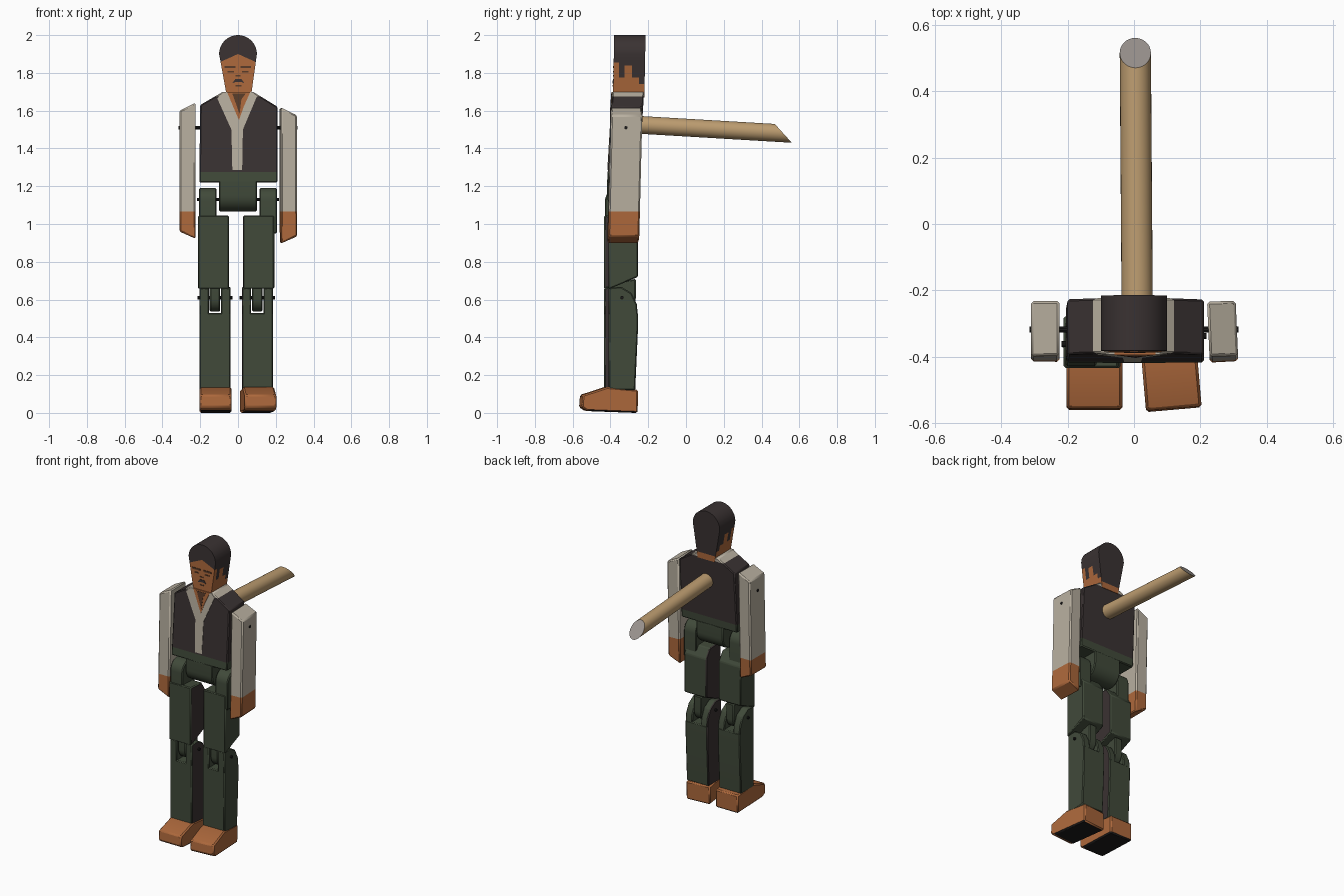
import bpy, bmesh
from math import sin, cos, pi, radians
from mathutils import Vector, Matrix

if "Cube" in bpy.data.objects:
    bpy.data.objects.remove(bpy.data.objects["Cube"])


def material(name, r, g, b):
    m = bpy.data.materials.new(name)
    m.use_nodes = True
    m.diffuse_color = (r, g, b, 1)
    m.node_tree.nodes["Principled BSDF"].inputs["Base Color"].default_value = (r, g, b, 1)
    return m


SKIN = material("orange skin", 0.42, 0.14, 0.045)
DARK = material("dark brown cloth", 0.042, 0.032, 0.032)
GREEN = material("green trousers", 0.052, 0.068, 0.042)
LINEN = material("pale linen", 0.48, 0.43, 0.35)
WOOD = material("stake wood", 0.50, 0.33, 0.16)
CUT = material("cut wood", 0.32, 0.29, 0.27)
BLACK = material("black", 0.012, 0.011, 0.011)
BROW = material("brow brown", 0.10, 0.045, 0.022)


def finish(name, bm, mats, rule, bevel):
    bmesh.ops.recalc_face_normals(bm, faces=bm.faces[:])
    bm.normal_update()
    for f in bm.faces:
        f.material_index = rule(f.calc_center_median(), f.normal) if rule else 0
    mesh = bpy.data.meshes.new(name)
    bm.to_mesh(mesh)
    bm.free()
    ob = bpy.data.objects.new(name, mesh)
    bpy.context.collection.objects.link(ob)
    for m in mats:
        mesh.materials.append(m)
    if bevel:
        mod = ob.modifiers.new("soft edges", "BEVEL")
        mod.width, mod.segments = bevel, 1
        mod.limit_method, mod.angle_limit = "ANGLE", radians(30)
    bpy.ops.object.select_all(action="DESELECT")
    ob.select_set(True)
    bpy.context.view_layer.objects.active = ob
    bpy.ops.object.shade_smooth_by_angle(angle=radians(25))
    return ob


def solid(name, outline, axis, lo, hi, mats, rule=None, lean=0, cuts=(), bevel=0.006, yaw=0):
    """Extrude a 2D outline along x or y, lean it, and split it by planes."""
    bm = bmesh.new()
    lo, hi = min(lo, hi), max(lo, hi)
    step = Vector((hi - lo, 0, 0)) if axis == "x" else Vector((0, hi - lo, 0))
    vs = [bm.verts.new((lo, u, v) if axis == "x" else (u, lo, v)) for u, v in outline]
    ext = bmesh.ops.extrude_face_region(bm, geom=[bm.faces.new(vs)], use_keep_orig=True)
    bmesh.ops.translate(bm, vec=step, verts=[g for g in ext["geom"] if isinstance(g, bmesh.types.BMVert)])
    for v in bm.verts:
        v.co.y += lean * (v.co.z - 1.6)
    for co, no in cuts:
        bmesh.ops.bisect_plane(bm, geom=bm.verts[:] + bm.edges[:] + bm.faces[:], plane_co=co, plane_no=no)
    if yaw:
        mid = sum((v.co for v in bm.verts), Vector()) / len(bm.verts)
        bmesh.ops.rotate(bm, cent=mid, matrix=Matrix.Rotation(yaw, 3, "Z"), verts=bm.verts[:])
    return finish(name, bm, mats, rule, bevel)


def arc(cu, cv, r, a0, a1, n=14):
    return [(cu + r * cos(a0 + (a1 - a0) * i / n), cv + r * sin(a0 + (a1 - a0) * i / n)) for i in range(n + 1)]


def pin(name, lo, hi, y, z):
    solid(name, arc(y, z, 0.009, 0, 2 * pi, 10)[:-1], "x", lo, hi, [BLACK], bevel=0)


def level(z):
    return (0, 0, z), (0, 0, 1)


def box(u0, u1, v0, v1):
    return [(u0, v0), (u1, v0), (u1, v1), (u0, v1)]


# Head: hair over a skin face, split along the hairline and the ears
def head_colour(c, n):
    if n.y < -0.5:
        return int(c.z < 1.9 - 0.45 * abs(c.x))
    if n.y > 0.5:
        return int(c.z < 1.71)
    if c.y < -0.355:
        return int(c.z < 1.855)
    ear = -0.325 < c.y < -0.285 and c.z < 1.84
    return int(ear or c.z < (1.775 if c.y < -0.25 else 1.74))


head_cuts = [level(z) for z in (1.71, 1.74, 1.775, 1.84, 1.855)]
head_cuts += [((0, y, 0), (0, 1, 0)) for y in (-0.355, -0.325, -0.285, -0.25)]
head_cuts += [((0, 0, 1.9), (s * 0.45, 0, 1)) for s in (-1, 1)]
HEAD_Y, HEAD_LEAN = -0.388, 0.02
solid("head", [(-0.058, 1.67), (0.068, 1.67)] + arc(0, 1.9, 0.1, 0, pi, 20), "y", HEAD_Y, -0.222,
      [DARK, SKIN], head_colour, HEAD_LEAN, head_cuts, bevel=0)

# Painted face
features = {
    "right_eyebrow": box(-0.072, -0.012, 1.825, 1.836), "left_eyebrow": box(0.012, 0.07, 1.825, 1.836),
    "right_eye": box(-0.055, -0.02, 1.803, 1.81), "left_eye": box(0.02, 0.055, 1.803, 1.81),
    "nose_shadow": box(-0.014, 0.014, 1.782, 1.788),
    "moustache": [(-0.03, 1.745), (-0.012, 1.752), (0.016, 1.752), (0.034, 1.745), (0.018, 1.768), (-0.014, 1.768)],
    "lower_lip": box(-0.012, 0.018, 1.728, 1.735),
}
for name, shape in features.items():
    solid(name, shape, "y", HEAD_Y - 0.003, HEAD_Y + 0.003,
          [DARK if name == "moustache" else BROW], lean=HEAD_LEAN, bevel=0)

# Torso: trousers, vest and collar by height
TORSO_Y, LEAN = -0.395, 0.06
solid("torso", [(-0.205, 1.22), (0.21, 1.22), (0.21, 1.62), (0.08, 1.7), (-0.08, 1.7), (-0.2, 1.63)],
      "y", TORSO_Y, -0.228, [DARK, GREEN, LINEN],
      lambda c, n: 1 if c.z < 1.275 else 2 if c.z > 1.675 else 0, LEAN, [level(1.275), level(1.675)])
solid("shirt_front", [(-0.03, 1.285), (0.022, 1.285), (0.026, 1.5), (0.1, 1.675), (0.078, 1.698),
                      (-0.078, 1.698), (-0.11, 1.665), (-0.035, 1.5)],
      "y", TORSO_Y - 0.003, TORSO_Y + 0.003, [LINEN], lean=LEAN, bevel=0)
solid("neck_skin", [(0.005, 1.55), (0.03, 1.62), (0.065, 1.699), (-0.058, 1.699), (-0.025, 1.62)],
      "y", TORSO_Y - 0.005, TORSO_Y + 0.002, [SKIN], lean=LEAN, bevel=0)
solid("neck_shadow", [(0.008, 1.58), (0.018, 1.66), (0.04, 1.69), (-0.03, 1.69), (-0.012, 1.64)],
      "y", TORSO_Y - 0.007, TORSO_Y, [BROW], lean=LEAN, bevel=0)

# Pelvis block with rounded underside
solid("pelvis", [(-0.25, 1.23), (-0.418, 1.23)] + arc(-0.334, 1.15, 0.084, pi, 2 * pi),
      "x", -0.1, 0.1, [GREEN])

# Limbs: per side the lift of the arm and the inset and depth shift of the leg
sides = [("right", -1, 0.025, 0.02, -0.028, 0), ("left", 1, 0, 0, -0.004, radians(5))]
for side, s, lift, inset, dy, yaw in sides:
    # Arm with bare hand
    arm = [(s * x, z + lift) for x, z in
           ((0.224, 0.897), (0.31, 0.935), (0.31, 1.575), (0.224, 1.617))]
    solid(side + "_arm", arm, "y", -0.398, -0.232, [LINEN, SKIN], lambda c, n: int(c.z < 1.065),
          0.025, [level(1.065)], bevel=0.008, yaw=yaw / 2)
    pin(side + "_shoulder_pin", s * 0.18, s * 0.314, -0.318, 1.51)

    # Trouser leg slabs, dark on the faces towards the middle
    def slab(name, outline, a, b, inner=False):
        solid(side + name, [(y + dy, z) for y, z in outline], "x", s * a, s * b, [GREEN, DARK],
              lambda c, n: int(inner and n.x * s < -0.9))

    a = 0.027 + inset
    slab("_thigh", [(-0.405, 0.655), (-0.25, 0.72), (-0.25, 0.98), (-0.29, 1.04), (-0.405, 1.045)],
         a, a + 0.165, True)
    slab("_hip_tongue", [(-0.4, 0.95), (-0.265, 0.95)] + arc(-0.333, 1.122, 0.068, 0, pi), 0.113, 0.206)
    pin(side + "_hip_pin", s * 0.08, s * 0.218, -0.333 + dy, 1.13)

    a = 0.02 + inset
    top = [(-0.25, 0.5), (-0.256, 0.575), (-0.285, 0.635), (-0.34, 0.668), (-0.405, 0.662)]
    slab("_shin", [(-0.405, 0.12), (-0.265, 0.12), (-0.25, 0.45), (-0.25, 0.53), (-0.405, 0.53)],
         a, a + 0.165, True)
    slab("_inner_knee_cheek", [(-0.405, 0.5)] + top, a, a + 0.05, True)
    slab("_outer_knee_cheek", [(-0.405, 0.5)] + top, a + 0.114, a + 0.165)
    slab("_knee_tongue", [(-0.262, 0.71), (-0.398, 0.68)] + arc(-0.33, 0.605, 0.068, pi, 2 * pi),
         a + 0.054, a + 0.11)
    pin(side + "_knee_pin", s * (a - 0.012), s * (a + 0.175), -0.335 + dy, 0.61)

    # Shoe with dark sole
    foot = [(-0.56, 0.03), (-0.53, 0.01), (-0.262, 0), (-0.26, 0.122), (-0.425, 0.137), (-0.555, 0.095)]
    solid(side + "_foot", foot, "x", s * (a + 0.005 - inset / 2), s * (a + 0.173 - inset / 2),
          [SKIN, BLACK], lambda c, n: int(n.z < -0.9), yaw=yaw, bevel=0.008)

# Stake in the back, cut off at a slant
start, end = Vector((0.01, -0.3, 1.528)), Vector((0.004, 0.515, 1.48))
axis, slant = end - start, Vector((0, 0.74, 0.67))
bm = bmesh.new()
bmesh.ops.create_cone(bm, cap_ends=True, segments=28, radius1=0.047, radius2=0.047, depth=1.1)
bmesh.ops.transform(bm, verts=bm.verts[:], matrix=Matrix.Translation(start + axis.normalized() * 0.55)
                    @ axis.to_track_quat("Z", "Y").to_matrix().to_4x4())
cut = bmesh.ops.bisect_plane(bm, geom=bm.verts[:] + bm.edges[:] + bm.faces[:],
                             plane_co=end, plane_no=slant, clear_outer=True)
bmesh.ops.contextual_create(bm, geom=[g for g in cut["geom_cut"] if isinstance(g, bmesh.types.BMEdge)])
finish("stake", bm, [WOOD, CUT], lambda c, n: int(n.dot(slant) > 0.97), 0)
